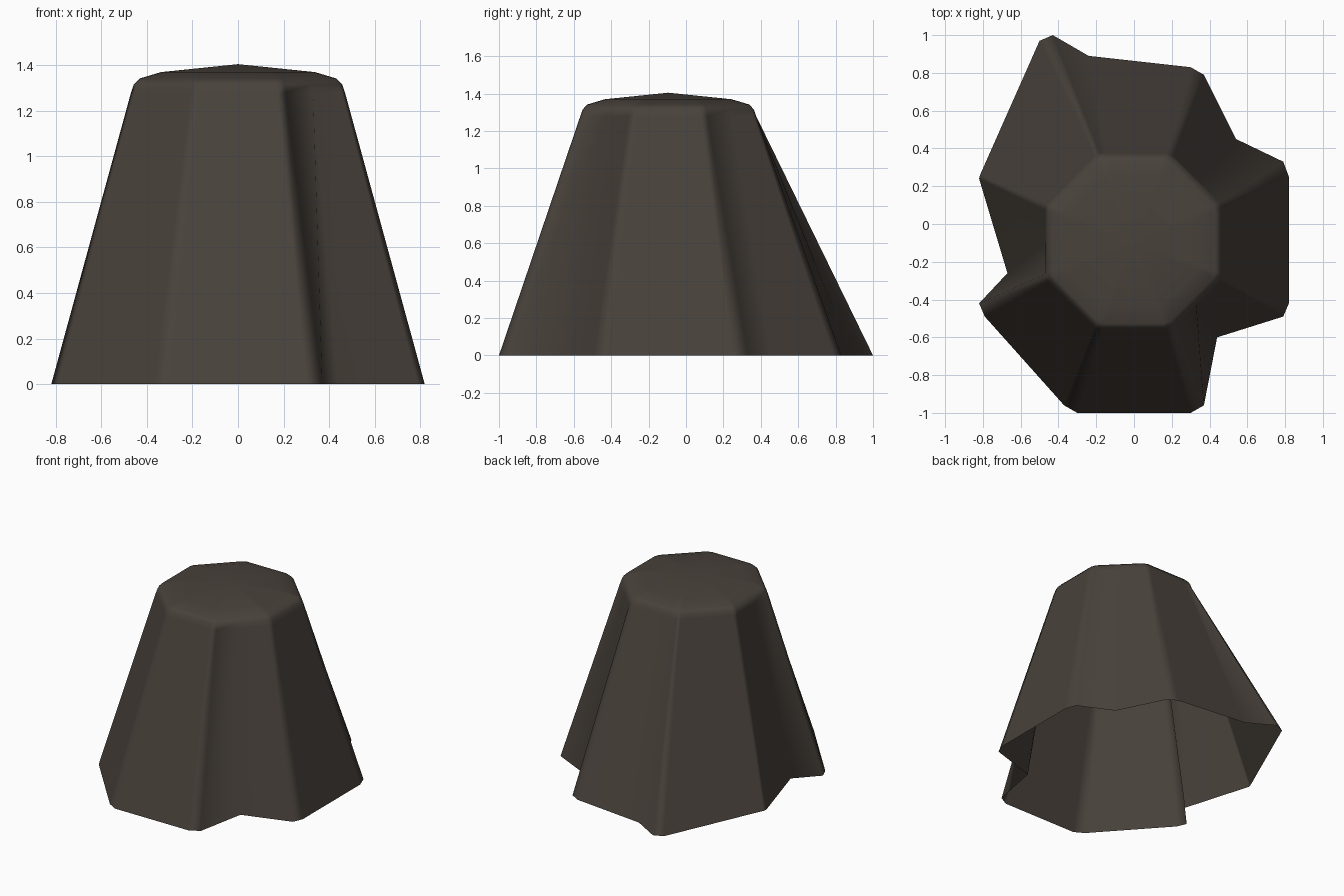
import bpy, bmesh

# cloth colour
mat = bpy.data.materials.new("dark brown cloth")
mat.diffuse_color = (0.066, 0.054, 0.044, 1)

CY = -0.095  # centre of the octagonal top in y
# each column: offset of the point on the octagonal rim, then its point on the hem
columns = [
    (0.47, -0.17, 0.82, -0.42), (0.47, 0.17, 0.82, 0.25), (0.455, 0.21, 0.79, 0.33),
    (0.33, 0.335, 0.54, 0.45), (0.21, 0.455, 0.37, 0.79), (0.17, 0.47, 0.30, 0.83),
    (-0.14, 0.47, -0.24, 0.89), (-0.18, 0.47, -0.43, 1.0), (-0.21, 0.455, -0.50, 0.97),
    (-0.46, 0.20, -0.815, 0.26), (-0.47, 0.17, -0.82, 0.24), (-0.47, 0.0, -0.67, -0.26),
    (-0.47, -0.17, -0.82, -0.42), (-0.455, -0.21, -0.79, -0.49),
    (-0.21, -0.455, -0.37, -0.96), (-0.17, -0.47, -0.30, -1.0),
    (0.17, -0.47, 0.30, -1.0), (0.21, -0.455, 0.37, -0.96),
    (0.33, -0.335, 0.44, -0.60), (0.455, -0.21, 0.79, -0.49),
]
# rounded rim rings: scale of the octagon, height
rim = [(1.0, 1.28), (0.975, 1.315), (0.92, 1.342), (0.72, 1.37)]

bm = bmesh.new()
rings = [[bm.verts.new((c[2], c[3], 0)) for c in columns]]
for s, z in rim:
    rings.append([bm.verts.new((c[0] * s, CY + c[1] * s, z)) for c in columns])
n = len(columns)
for lo, hi in zip(rings, rings[1:]):
    for i in range(n):
        j = (i + 1) % n
        bm.faces.new((lo[i], lo[j], hi[j], hi[i]))
# shallow peak of the top
apex = bm.verts.new((0, CY, 1.405))
for i in range(n):
    bm.faces.new((rings[-1][i], rings[-1][(i + 1) % n], apex))

me = bpy.data.meshes.new("draped_cloth")
bm.to_mesh(me)
bm.free()
me.materials.append(mat)
ob = bpy.data.objects.new("draped_cloth", me)
bpy.context.collection.objects.link(ob)
bpy.context.view_layer.objects.active = ob
ob.select_set(True)
bpy.ops.object.shade_smooth()
# keep the big panels flat and the folds soft
wn = ob.modifiers.new("flat_panels", 'WEIGHTED_NORMAL')
wn.weight = 80
